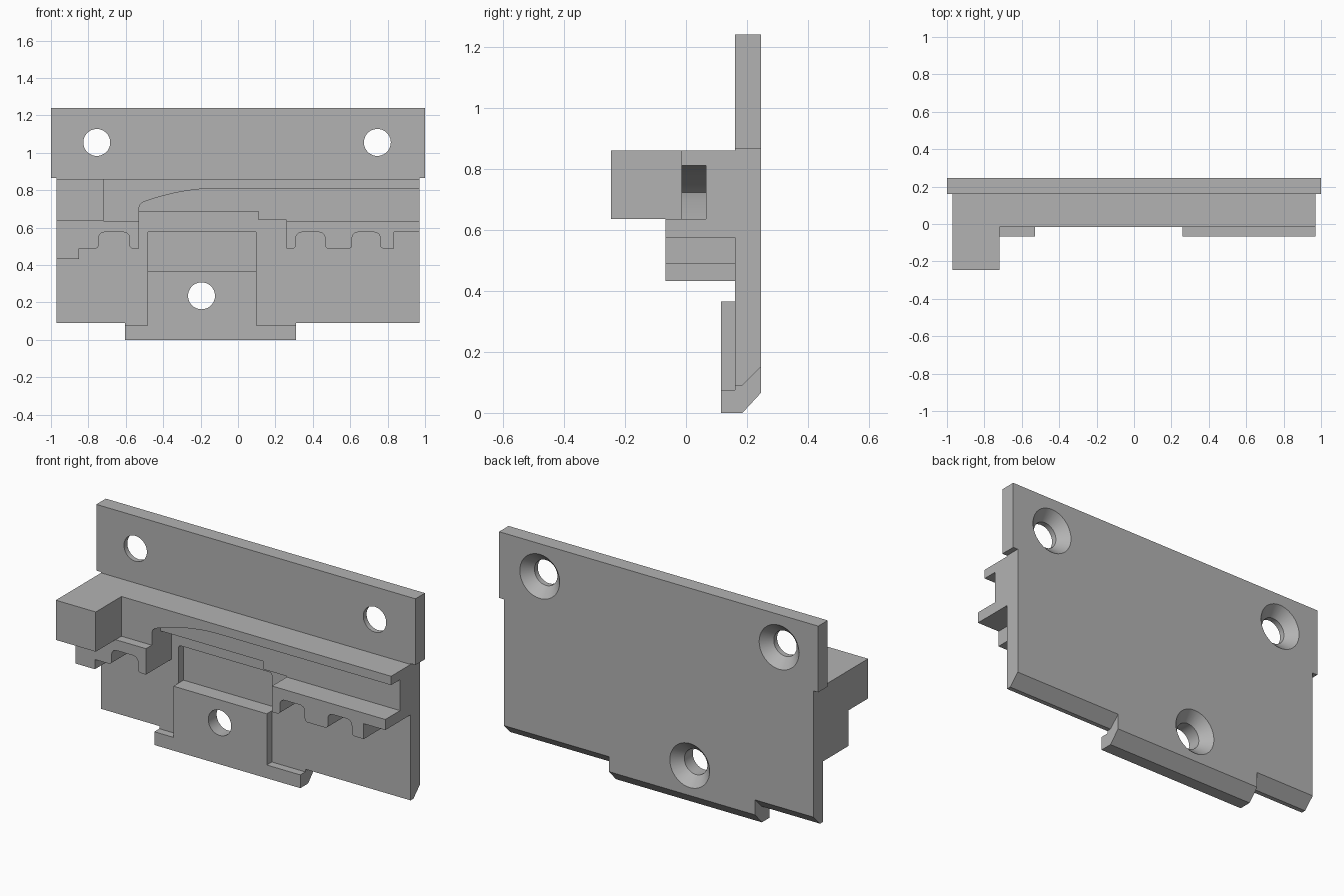
import bpy, bmesh, math
from mathutils import Vector

cube = bpy.data.objects.get("Cube")
if cube:
    bpy.data.objects.remove(cube, do_unlink=True)

GREY = (0.45, 0.45, 0.45, 1)
mat = bpy.data.materials.new("plain grey")
mat.use_nodes = True
mat.diffuse_color = GREY
mat.node_tree.nodes["Principled BSDF"].inputs["Base Color"].default_value = GREY


def rounded(points, steps=5):
    """Round each corner that carries a third value, its radius."""
    out = []
    for i, pt in enumerate(points):
        p = Vector(pt[:2])
        if len(pt) == 2:
            out.append(p)
            continue
        r = pt[2]
        d1 = (Vector(points[i - 1][:2]) - p).normalized()
        d2 = (Vector(points[(i + 1) % len(points)][:2]) - p).normalized()
        c = p + (d1 + d2) * r
        for k in range(steps + 1):
            t = math.pi / 2 * k / steps
            out.append(c - d2 * r * math.cos(t) - d1 * r * math.sin(t))
    return out


def make(name, bm):
    bmesh.ops.recalc_face_normals(bm, faces=bm.faces)
    mesh = bpy.data.meshes.new(name)
    bm.to_mesh(mesh)
    bm.free()
    mesh.materials.append(mat)
    obj = bpy.data.objects.new(name, mesh)
    bpy.context.collection.objects.link(obj)
    return obj


def extrude(name, points, start, end, axis="y"):
    """Extrude an (x, z) outline along y, or a (y, z) outline along x."""
    bm = bmesh.new()
    place = (lambda p: (p[0], start, p[1])) if axis == "y" else (lambda p: (start, p[0], p[1]))
    face = bm.faces.new([bm.verts.new(place(p)) for p in rounded(points)])
    moved = bmesh.ops.extrude_face_region(bm, geom=[face])["geom"]
    d = end - start
    bmesh.ops.translate(bm, verts=[v for v in moved if isinstance(v, bmesh.types.BMVert)],
                        vec=(0, d, 0) if axis == "y" else (d, 0, 0))
    return make(name, bm)


def box(name, x, y, z):
    return extrude(name, [(x[0], z[0]), (x[1], z[0]), (x[1], z[1]), (x[0], z[1])], *y)


def screw_cutter(x, z, sides=40):
    """Through hole that flares into a countersink at the back."""
    bm = bmesh.new()
    rings = []
    for y, r in ((0.0, 0.072), (0.19, 0.072), (0.245, 0.125), (0.3, 0.18)):
        rings.append([bm.verts.new((x + r * math.cos(2 * math.pi * k / sides), y,
                                    z + r * math.sin(2 * math.pi * k / sides)))
                      for k in range(sides)])
    for a, b in zip(rings, rings[1:]):
        for k in range(sides):
            n = (k + 1) % sides
            bm.faces.new((a[k], a[n], b[n], b[k]))
    bm.faces.new(rings[0])
    bm.faces.new(rings[-1])
    return make("screw_cutter", bm)


def cut(obj, cutter):
    mod = obj.modifiers.new("cut", "BOOLEAN")
    mod.operation = "DIFFERENCE"
    mod.solver = "EXACT"
    mod.object = cutter
    bpy.context.view_layer.objects.active = obj
    bpy.ops.object.modifier_apply(modifier=mod.name)


FRONT, BACK = 0.16, 0.245
EDGE = 0.97
L_IN, R_IN = -0.53, 0.26

# Back plate: wide upper flange, narrower lower panel with a bevelled foot
flange = box("upper_flange", (-1, 1), (FRONT, BACK), (0.865, 1.24))
panel = extrude("lower_panel", [(FRONT, 0.09), (0.185, 0.09), (BACK, 0.15),
                                (BACK, 0.865), (FRONT, 0.865)], -EDGE, EDGE, "x")

# Bottom tab: bevelled lip and raised screw pad
lip = extrude("tab_lip", [(0.115, 0), (0.185, 0), (BACK, 0.065), (BACK, 0.33),
                          (FRONT, 0.33), (FRONT, 0.075), (0.115, 0.075)], -0.605, 0.31, "x")
pad = box("screw_pad", (-0.485, 0.10), (0.115, 0.205), (0.03, 0.365))

# Shallow pocket above the pad
pocket = extrude("pocket_cutter", [(-0.485, 0.35), (0.10, 0.35), (0.10, 0.58, 0.015),
                                   (-0.485, 0.58, 0.015)], 0.1, 0.205)
cut(panel, pocket)

# Countersunk screw holes
cutters = [pocket]
for x, z, targets in ((-0.755, 1.055, [flange]), (0.745, 1.055, [flange]),
                      (-0.195, 0.235, [panel, lip, pad])):
    hole = screw_cutter(x, z)
    cutters.append(hole)
    for target in targets:
        cut(target, hole)
for c in cutters:
    bpy.data.objects.remove(c, do_unlink=True)

# Cross beam: rear wall, and a front layer with the curved slot under it
extrude("beam_wall", [(-EDGE, 0.635), (L_IN, 0.635), (L_IN, 0.685), (0.11, 0.685),
                      (0.11, 0.64), (R_IN, 0.64), (R_IN, 0.635), (EDGE, 0.635),
                      (EDGE, 0.86), (-EDGE, 0.86)], 0.065, FRONT)
curve = [(-0.51 + 0.41 * k / 12, 0.81 - 0.075 * (1 - k / 12) ** 2) for k in range(13)]
extrude("beam_front", [(-EDGE, 0.635), (L_IN, 0.635), (L_IN, 0.70), (-0.525, 0.722)] + curve
        + [(EDGE, 0.81), (EDGE, 0.86), (-EDGE, 0.86)], -0.015, 0.065)

# Projecting end block
box("end_block", (-EDGE, -0.72), (-0.245, -0.015), (0.635, 0.86))

# Toothed ledges
TOP, ROOT, TIP = 0.635, 0.575, 0.488
R, S = 0.03, 0.018
extrude("right_toothed_ledge", [
    (R_IN, TOP), (EDGE, TOP), (EDGE, ROOT), (0.835, ROOT), (0.835, TIP),
    (0.76, TIP, S), (0.76, ROOT, R), (0.61, ROOT, R), (0.61, TIP, S),
    (0.465, TIP, S), (0.465, ROOT, R), (0.31, ROOT, R), (0.31, TIP, S),
    (R_IN, TIP)], -0.067, FRONT)
extrude("left_toothed_ledge", [
    (-EDGE, TOP), (L_IN, TOP), (L_IN, TIP), (-0.58, TIP, S), (-0.58, ROOT, R),
    (-0.745, ROOT, R), (-0.745, TIP, S), (-0.85, TIP), (-0.85, 0.433),
    (-EDGE, 0.433)], -0.067, FRONT)

# Smooth the rounded surfaces, keep the edges crisp
bpy.ops.object.select_all(action="DESELECT")
for obj in bpy.context.collection.objects:
    if obj.type == "MESH":
        obj.select_set(True)
        bpy.context.view_layer.objects.active = obj
bpy.ops.object.shade_smooth_by_angle(angle=math.radians(25))
